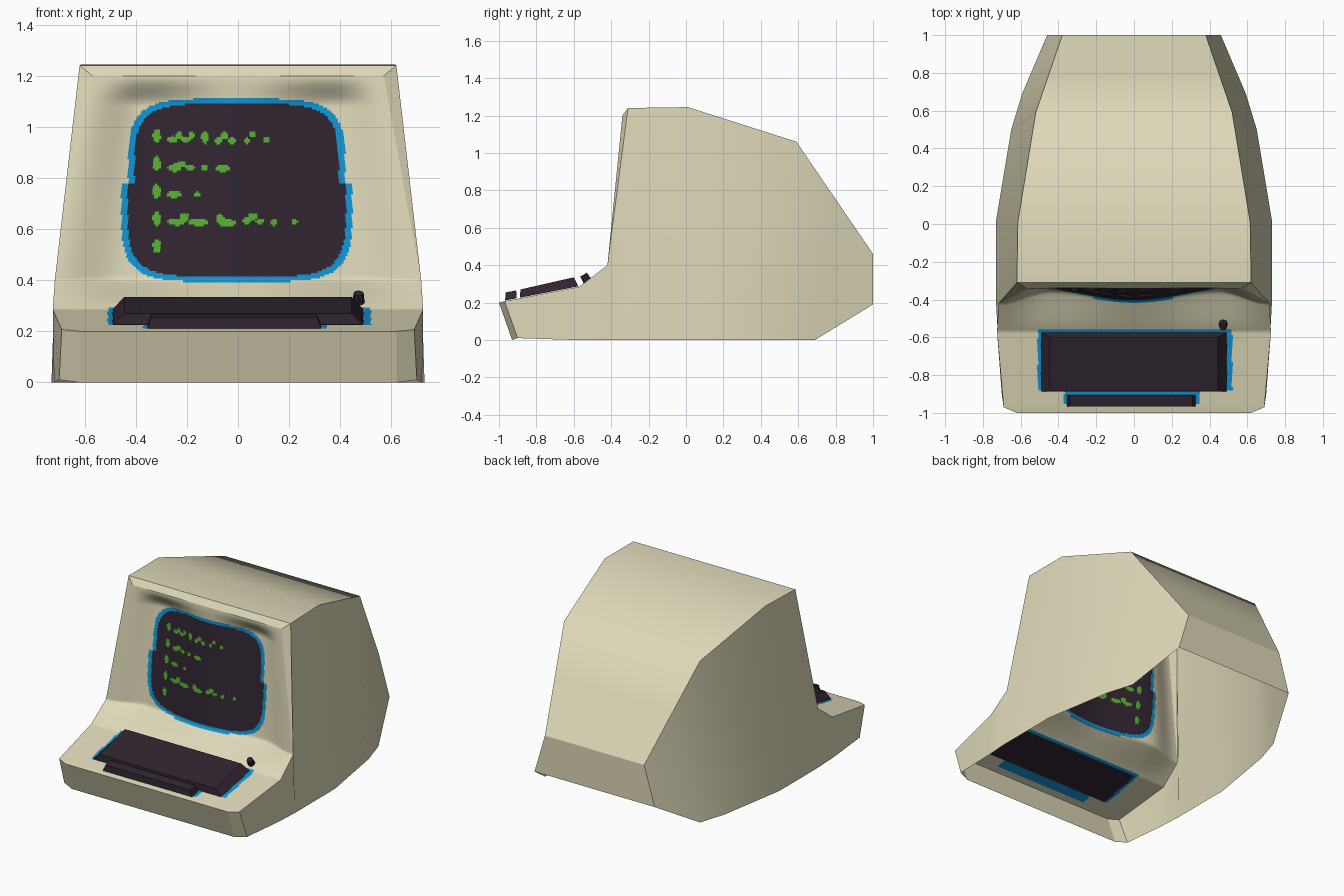
import bpy, bmesh, math
from mathutils import Matrix

if "Cube" in bpy.data.objects:
    bpy.data.objects.remove(bpy.data.objects["Cube"])


def material(name, rgb):
    m = bpy.data.materials.new(name)
    m.diffuse_color = (*rgb, 1)
    m.use_nodes = True
    m.node_tree.nodes["Principled BSDF"].inputs["Base Color"].default_value = m.diffuse_color
    return m


CREAM = material("cream plastic", (0.73, 0.69, 0.48))
DARK = material("dark plum", (0.030, 0.018, 0.030))
BLUE = material("bright blue", (0.005, 0.30, 0.65))
GREEN = material("screen green", (0.09, 0.42, 0.03))


def add_object(name, verts, faces, mats, smooth=False, rule=None):
    me = bpy.data.meshes.new(name)
    me.from_pydata(verts, [], faces)
    for m in mats:
        me.materials.append(m)
    for p in me.polygons:
        p.use_smooth = smooth
        if rule:
            p.material_index = rule(p.center)
    ob = bpy.data.objects.new(name, me)
    bpy.context.collection.objects.link(ob)
    return ob


def outward(ob, centre):
    # turn every face away from a point inside the shell
    me = ob.data
    bm = bmesh.new()
    bm.from_mesh(me)
    bm.normal_update()
    for f in bm.faces:
        c = f.calc_center_median()
        if sum(n * (a - b) for n, a, b in zip(f.normal, c, centre)) < 0:
            f.normal_flip()
    bm.to_mesh(me)
    bm.free()


def strip(name, rails, smooth=False):
    # rails: list of (point, point) pairs joined into quads
    verts = [p for pair in rails for p in pair]
    faces = [(2 * i, 2 * i + 1, 2 * i + 3, 2 * i + 2) for i in range(len(rails) - 1)]
    ob = add_object(name, verts, faces, [CREAM], smooth)
    outward(ob, (0, 0, 0.4))
    return ob


def mx(p):
    return (-p[0], p[1], p[2])


# stations round the shell: lower edge, upper edge
stations = [
    ((0.70, -0.90, 0.01), (0.69, -0.97, 0.207)),
    ((0.72, -0.60, 0.00), (0.725, -0.57, 0.285)),
    ((0.73, -0.42, 0.00), (0.717, -0.42, 0.40)),
    ((0.73, -0.30, 0.00), (0.62, -0.31, 1.24)),
    ((0.73, 0.02, 0.00), (0.615, 0.01, 1.245)),
    ((0.65, 0.50, 0.00), (0.52, 0.59, 1.06)),
    ((0.592, 0.69, 0.00), (0.45, 0.795, 0.76)),
    ((0.46, 1.00, 0.19), (0.38, 1.00, 0.46)),
]
front_low, front_top = (0.62, -0.93, 0.0), (0.62, -1.0, 0.20)

# side walls (shell is open underneath)
strip("side_wall_right", stations, True)
strip("side_wall_left", [(mx(a), mx(b)) for a, b in stations], True)
# roof, back panel and front lip
strip("roof", [(b, mx(b)) for a, b in stations[3:]], True)
strip("back_panel", [(p, mx(p)) for p in stations[-1]])
strip("front_lip", [stations[0], (front_low, front_top),
                    (mx(front_low), mx(front_top)), tuple(map(mx, stations[0]))])

# bevelled rim round the screen panel
A, B, C = (0.62, -0.31, 1.24), (0.57, -0.34, 1.20), (0.717, -0.42, 0.40)
rim = add_object("screen_rim", [A, B, C, mx(A), mx(B), mx(C)],
                 [(0, 1, 2), (3, 4, 5), (0, 1, 4, 3)], [CREAM])
outward(rim, (0, 0, 0.4))

# glowing marks on the screen: centre x, centre z, half sizes
marks = [(-0.318, z, 0.016, 0.027) for z in (0.965, 0.857, 0.748, 0.64, 0.535)]
marks += [
    (-0.255, 0.950, 0.02, 0.014), (-0.232, 0.967, 0.014, 0.014), (-0.205, 0.950, 0.018, 0.013),
    (-0.182, 0.967, 0.013, 0.013), (-0.130, 0.960, 0.013, 0.026), (-0.075, 0.945, 0.015, 0.013),
    (-0.052, 0.965, 0.017, 0.016), (-0.025, 0.945, 0.015, 0.013), (0.033, 0.945, 0.012, 0.012),
    (0.058, 0.970, 0.012, 0.012), (0.110, 0.948, 0.013, 0.013),
    (-0.248, 0.840, 0.027, 0.015), (-0.220, 0.857, 0.018, 0.012), (-0.188, 0.842, 0.018, 0.012),
    (-0.130, 0.840, 0.012, 0.012), (-0.060, 0.837, 0.027, 0.014),
    (-0.250, 0.735, 0.026, 0.014), (-0.158, 0.735, 0.011, 0.011),
]
marks += [
    (-0.240, 0.628, 0.035, 0.014), (-0.210, 0.648, 0.020, 0.016), (-0.155, 0.627, 0.040, 0.014),
    (-0.070, 0.642, 0.016, 0.018), (-0.040, 0.624, 0.034, 0.014), (0.033, 0.632, 0.014, 0.013),
    (0.058, 0.648, 0.018, 0.016), (0.085, 0.630, 0.014, 0.013), (0.140, 0.627, 0.013, 0.013),
    (0.220, 0.627, 0.013, 0.013),
]


def in_screen(x, z, inset):
    a = 0.452 - inset - (0.027 if z > 0.775 else 0.0)
    b = 0.358 - inset * 0.8
    return abs((x + 0.005) / a) ** 4.8 + abs((z - 0.752) / b) ** 4.8 < 1


def paint(c):
    x, y, z = c
    if z < 0.33:  # keyboard outline on the deck
        if abs(x) < 0.49 and -0.88 < y < -0.58:
            return 1
        if -0.51 < x < 0.52 and -0.885 < y < -0.555:
            return 2
        return 2 if -0.37 < x < 0.35 and -0.95 < y < -0.87 else 0
    if not in_screen(x, z, 0):
        return 0
    if not in_screen(x, z, 0.025):
        return 2
    for mxx, mz, rx, rz in marks:
        if ((x - mxx) / rx) ** 2 + ((z - mz) / rz) ** 2 < 1:
            return 3
    return 1


def smoothstep(a, b, t):
    t = min(1, max(0, (t - a) / (b - a)))
    return t * t * (3 - 2 * t)


def recess(u, z):
    # bulged tube in the middle, hollow round it, flush at the edges
    if u < 0.62:
        g = 0.015 + 0.025 * (1 - math.cos(math.pi * u / 0.62))
    else:
        g = 0.0325 * (1 + math.cos(math.pi * (u - 0.62) / 0.38))
    return g * smoothstep(0.285, 0.42, z) * (1 - smoothstep(1.08, 1.2, z))


# deck and screen panel as one swept surface: y, z, half width, rows
profile = [(-1.0, 0.20, 0.62, 0), (-0.97, 0.207, 0.69, 3), (-0.57, 0.285, 0.725, 45),
           (-0.42, 0.40, 0.717, 14), (-0.34, 1.20, 0.57, 110)]
rows = [profile[0][:3]]
for p, q in zip(profile, profile[1:]):
    for i in range(1, q[3] + 1):
        t = i / q[3]
        rows.append(tuple(p[k] + (q[k] - p[k]) * t for k in range(3)))
N = 160
verts = []
for y, z, w in rows:
    for j in range(N + 1):
        u = 2 * j / N - 1
        verts.append((u * w, y + recess(abs(u), z), z))
faces = [(r * (N + 1) + j, r * (N + 1) + j + 1, (r + 1) * (N + 1) + j + 1, (r + 1) * (N + 1) + j)
         for r in range(len(rows) - 1) for j in range(N)]
add_object("deck_and_screen", verts, faces, [CREAM, DARK, BLUE, GREEN], True, paint)


# keyboard parts: side outline (front low, back low, back top, front top)
def key_block(name, x_low, x_top, outline):
    widths = (x_low, x_low, x_top, x_top)
    vs = [(s * w, y, z) for s in (-1, 1) for w, (y, z) in zip(widths, outline)]
    fs = [(0, 1, 2, 3), (4, 5, 6, 7)] + [(i, (i + 1) % 4, (i + 1) % 4 + 4, i + 4) for i in range(4)]
    ob = add_object(name, vs, fs, [DARK])
    outward(ob, [sum(v[k] for v in vs) / 8 for k in range(3)])
    return ob


key_block("key_bank", 0.49, 0.445, [(-0.888, 0.226), (-0.575, 0.287), (-0.60, 0.335), (-0.885, 0.27)])
bar = key_block("space_bar", 0.34, 0.325, [(-0.967, 0.211), (-0.905, 0.223), (-0.908, 0.265), (-0.965, 0.254)])
bar.location.x = -0.015

# small knob beside the keyboard
bm = bmesh.new()
bmesh.ops.create_cone(bm, cap_ends=True, segments=8, radius1=0.024, radius2=0.02, depth=0.05,
                      matrix=Matrix.Translation((0.472, -0.535, 0.328)) @ Matrix.Rotation(math.radians(30), 4, 'X'))
me = bpy.data.meshes.new("knob")
bm.to_mesh(me)
bm.free()
me.materials.append(DARK)
bpy.context.collection.objects.link(bpy.data.objects.new("knob", me))
